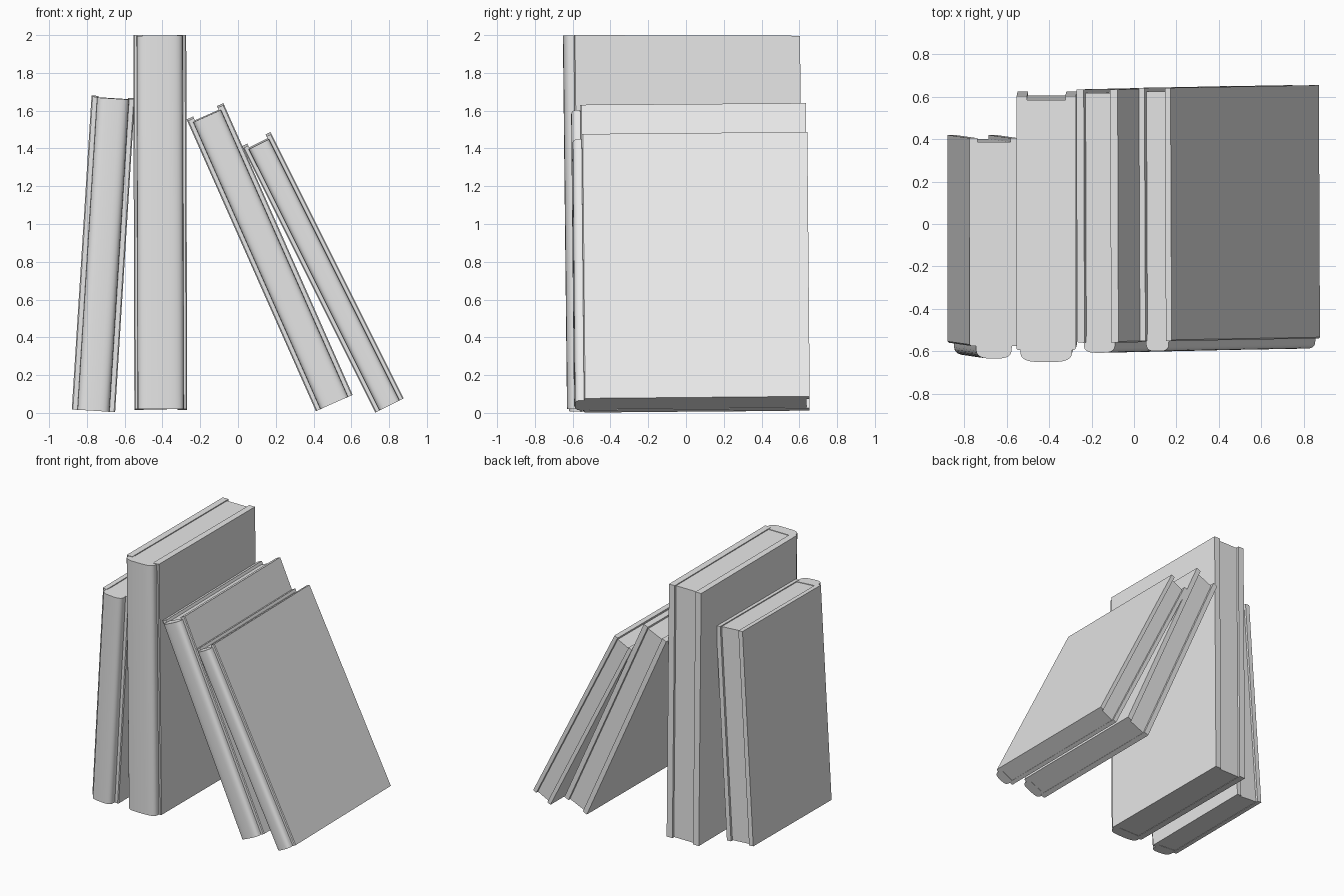
import bpy, bmesh, math
from mathutils import Matrix

if "Cube" in bpy.data.objects:
    bpy.data.objects.remove(bpy.data.objects["Cube"])

grey = bpy.data.materials.new("plain_grey")
grey.diffuse_color = (0.8, 0.8, 0.8, 1)
grey.use_nodes = True
grey.node_tree.nodes["Principled BSDF"].inputs["Base Color"].default_value = grey.diffuse_color


def prism(name, outline, z0, z1, place):
    """Extrude a closed xy outline from z0 to z1, then put it in place."""
    bm = bmesh.new()
    base = bm.faces.new([bm.verts.new((x, y, z0)) for x, y in outline])
    ext = bmesh.ops.extrude_face_region(bm, geom=[base])
    for v in ext["geom"]:
        if isinstance(v, bmesh.types.BMVert):
            v.co.z = z1
    bm.transform(place)
    bmesh.ops.recalc_face_normals(bm, faces=bm.faces)
    me = bpy.data.meshes.new(name)
    bm.to_mesh(me)
    bm.free()
    me.materials.append(grey)
    ob = bpy.data.objects.new(name, me)
    bpy.context.collection.objects.link(ob)
    return ob


def smooth(ob):
    bpy.ops.object.select_all(action="DESELECT")
    ob.select_set(True)
    bpy.context.view_layer.objects.active = ob
    bpy.ops.object.shade_smooth_by_angle(angle=math.radians(35))


def book(name, x, z, lean, thick, height, front, back, bulge,
         board, inset, recess, slant, pitch):
    # leaning placement, with a slight forward slant
    shear = Matrix.Identity(4)
    shear[1][2] = -slant
    shear[2][1] = pitch
    place = (Matrix.Translation((x, 0, z))
             @ Matrix.Rotation(math.radians(lean), 4, "Y") @ shear)
    h = thick / 2
    e = 0.006

    # two cover boards with a small chamfer along the hinge
    for side, s in (("left", -1), ("right", 1)):
        o = [(s * h, back), (s * (h - board), back), (s * (h - board), front),
             (s * (h - e), front), (s * h, front + e)]
        prism(f"{name}_{side}_cover", o, 0, height, place)

    # rounded spine
    w = h - inset
    pts = [(w, front + 0.03)]
    n = 16
    for i in range(n + 1):
        a = math.pi * i / n
        c, s = math.cos(a), max(0.0, math.sin(a))
        pts.append((w * math.copysign(abs(c) ** 0.6, c),
                    front - bulge * s ** 0.6))
    pts.append((-w, front + 0.03))
    smooth(prism(f"{name}_spine", pts, 0.001, height - recess, place))

    # page block, set back from the board edges
    p = h - board + 0.002
    prism(f"{name}_pages",
          [(-p, front + 0.02), (p, front + 0.02),
           (p, back - 0.018), (-p, back - 0.018)],
          0.003, height - recess - 0.004, place)


#     name             x       z      lean   thick  height front  back   bulge  board  inset  recess slant  pitch
book("short_book",    -0.765, 0.014,  3.6,  0.23,  1.66, -0.56,  0.42,  0.06,  0.036, 0.030, 0.003, 0.009, 0.006)
book("tall_book",     -0.409, 0.018, -0.15, 0.28,  1.98, -0.572, 0.625, 0.058, 0.050, 0.018, 0.003, 0.011, -0.003)
book("leaning_book",   0.508, 0.056, -23.9, 0.213, 1.68, -0.545, 0.65,  0.048, 0.038, 0.026, 0.018, 0.009, 0.008)
book("thin_book",      0.800, 0.044, -26.57, 0.168, 1.565, -0.54, 0.655, 0.048, 0.030, 0.024, 0.018, 0.008, 0.010)
